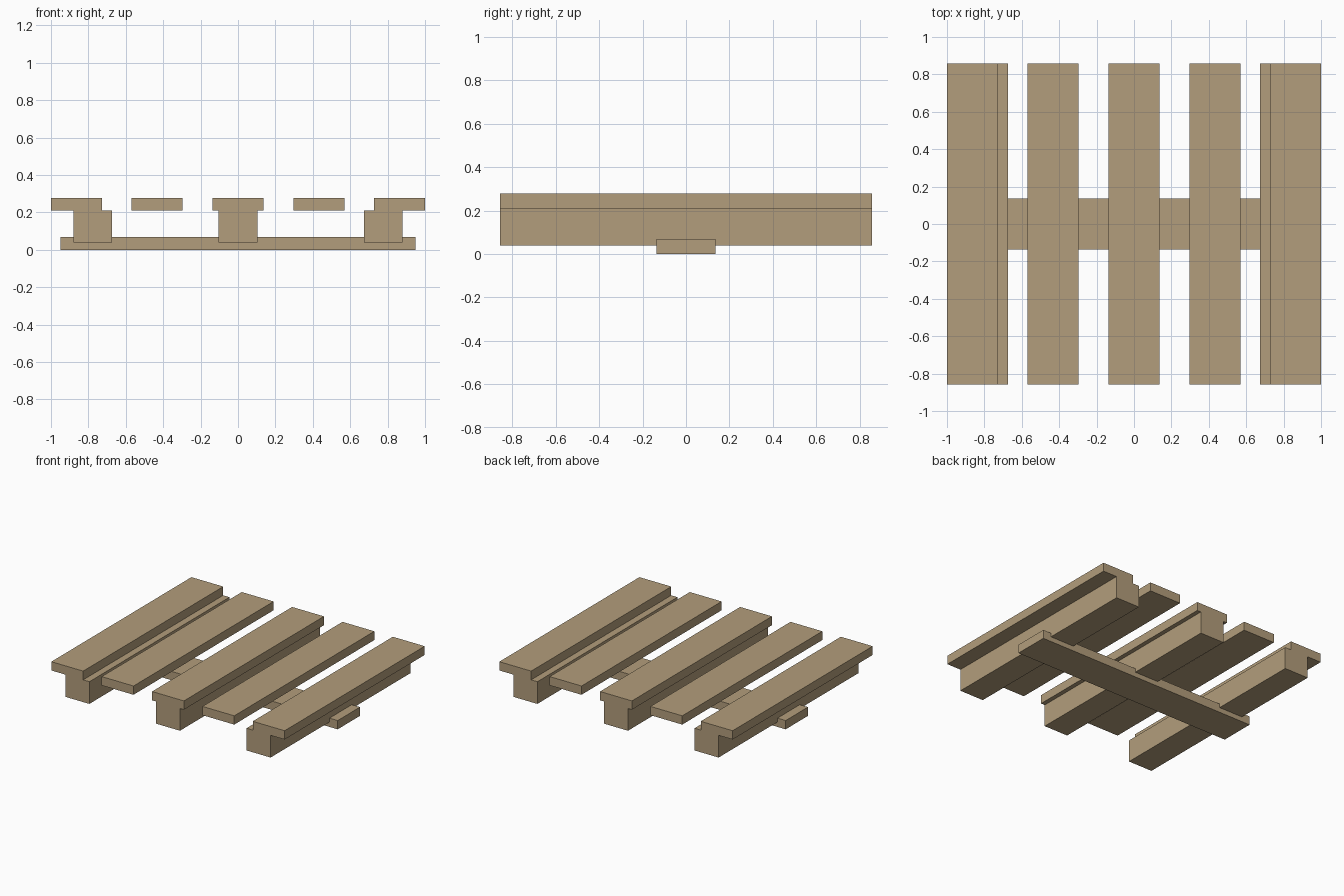
import bpy
import bmesh
from mathutils import Vector

if "Cube" in bpy.data.objects:
    bpy.data.objects.remove(bpy.data.objects["Cube"])

wood = bpy.data.materials.new("pale_wood")
wood.diffuse_color = (0.45, 0.34, 0.20, 1.0)
wood.use_nodes = True
wood.node_tree.nodes["Principled BSDF"].inputs["Base Color"].default_value = wood.diffuse_color


def plank(name, center, size):
    """Add a box-shaped timber with its dimensions baked into the mesh."""
    bm = bmesh.new()
    bmesh.ops.create_cube(bm, size=1.0)
    bmesh.ops.scale(bm, vec=Vector(size), verts=bm.verts)
    mesh = bpy.data.meshes.new(name)
    bm.to_mesh(mesh)
    bm.free()
    mesh.materials.append(wood)
    obj = bpy.data.objects.new(name, mesh)
    obj.location = center
    bpy.context.collection.objects.link(obj)


LENGTH = 1.715

# Five evenly spaced deck slats
for i in range(5):
    plank(f"deck_slat_{i + 1}", ((i - 2) * 0.4318, 0, 0.244), (0.2728, LENGTH, 0.068))

# Three thick bearers under the left, middle and right slats
for side, x in (("left", -0.777), ("middle", 0), ("right", 0.777)):
    plank(f"bearer_{side}", (x, 0, 0.124), (0.206, LENGTH, 0.172))

# Single cross board underneath, let into the bearers
plank("bottom_cross_board", (0, 0, 0.034), (1.90, 0.273, 0.068))
